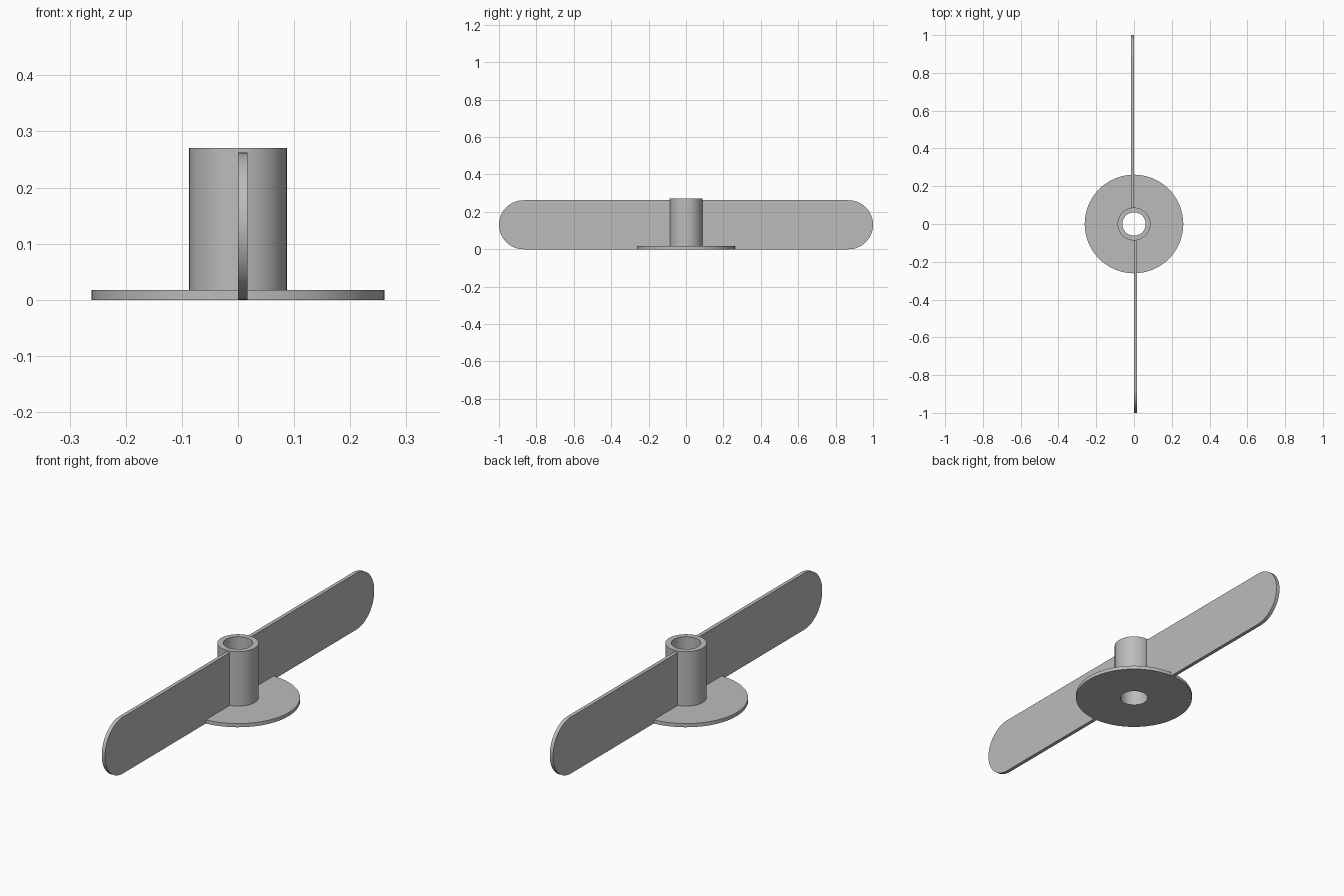
import bpy
import bmesh
from math import cos, sin, pi
from mathutils import Matrix, Vector

default = bpy.data.objects.get("Cube")
if default:
    bpy.data.objects.remove(default)

HUB_R, BORE_R, HUB_H = 0.087, 0.062, 0.27
DISC_R, DISC_H = 0.261, 0.017
BLADE_H, BLADE_T = 0.262, 0.017
SEGMENTS = 96

grey = bpy.data.materials.new("plain_grey")
grey.use_nodes = True
colour = (0.5, 0.5, 0.5, 1)
grey.diffuse_color = colour
grey.node_tree.nodes["Principled BSDF"].inputs["Base Color"].default_value = colour


def finish(bm, name):
    bmesh.ops.recalc_face_normals(bm, faces=bm.faces)
    mesh = bpy.data.meshes.new(name)
    bm.to_mesh(mesh)
    bm.free()
    mesh.materials.append(grey)
    obj = bpy.data.objects.new(name, mesh)
    bpy.context.collection.objects.link(obj)
    bpy.ops.object.select_all(action="DESELECT")
    obj.select_set(True)
    bpy.context.view_layer.objects.active = obj
    bpy.ops.object.shade_smooth_by_angle(angle=pi / 6)
    return obj


# Hollow hub and base disc: one closed section turned about z
bm = bmesh.new()
section = [(BORE_R, 0), (DISC_R, 0), (DISC_R, DISC_H),
           (HUB_R, DISC_H), (HUB_R, HUB_H), (BORE_R, HUB_H)]
verts = [bm.verts.new((r, 0, z)) for r, z in section]
edges = [bm.edges.new((a, b)) for a, b in zip(verts, verts[1:] + verts[:1])]
bmesh.ops.spin(bm, geom=verts + edges, cent=(0, 0, 0), axis=(0, 0, 1),
               angle=2 * pi, steps=SEGMENTS, use_merge=True)
bmesh.ops.remove_doubles(bm, verts=bm.verts, dist=0.0001)
finish(bm, "hub_and_base_disc")


# Blade: flat plate with a half-round tip, notched where it sits in the disc
def blade(name, turn):
    bm = bmesh.new()
    r = BLADE_H / 2
    root, notch, step = 0.075, DISC_R - 0.006, DISC_H / 2
    outline = [(root, BLADE_H), (root, step), (notch, step), (notch, 0)]
    outline += [(1 - r + r * cos(a), r + r * sin(a))
                for a in (pi * (i / 32 - 0.5) for i in range(33))]
    face = bm.faces.new([bm.verts.new((0, -y, z)) for y, z in outline])
    side = bmesh.ops.extrude_face_region(bm, geom=[face])["geom"]
    bmesh.ops.translate(bm, vec=Vector((BLADE_T, 0, 0)),
                        verts=[g for g in side if isinstance(g, bmesh.types.BMVert)])
    bmesh.ops.rotate(bm, verts=bm.verts, cent=(0, 0, 0),
                     matrix=Matrix.Rotation(turn, 3, "Z"))
    finish(bm, name)


blade("front_blade", 0)
blade("back_blade", pi)
